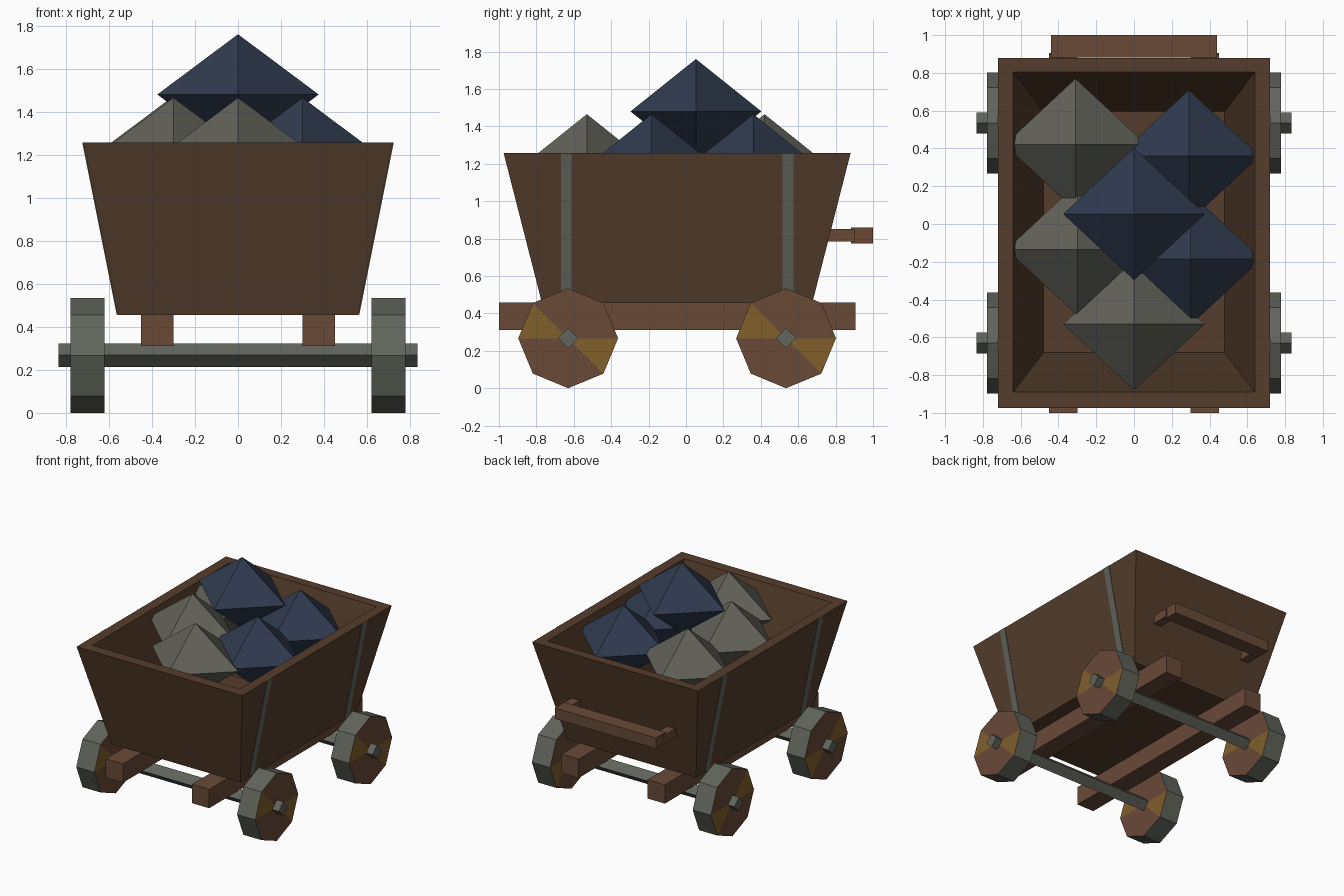
import bpy, bmesh
from math import pi, sin, cos

if "Cube" in bpy.data.objects:
    bpy.data.objects.remove(bpy.data.objects["Cube"])


def material(name, r, g, b):
    m = bpy.data.materials.new(name)
    m.diffuse_color = [(c / 255) ** 2.2 for c in (r, g, b)] + [1]
    m.use_nodes = True
    m.node_tree.nodes["Principled BSDF"].inputs["Base Color"].default_value = m.diffuse_color
    return m


BODY = material("dark_wood", 86, 64, 48)
WOOD = material("red_wood", 104, 75, 58)
OCHRE = material("ochre_wood", 128, 96, 48)
IRON = material("iron", 97, 100, 92)
STONE = material("grey_stone", 97, 97, 89)
ORE = material("blue_ore", 51, 61, 80)


def finish(name, bm, *mats):
    bmesh.ops.recalc_face_normals(bm, faces=bm.faces)
    me = bpy.data.meshes.new(name)
    bm.to_mesh(me)
    bm.free()
    for m in mats:
        me.materials.append(m)
    ob = bpy.data.objects.new(name, me)
    bpy.context.collection.objects.link(ob)
    return ob


def ring(bm, x0, x1, y0, y1, z):
    return [bm.verts.new((x, y, z)) for x, y in ((x0, y0), (x1, y0), (x1, y1), (x0, y1))]


def loft(name, rings, mat):
    """Rectangles (x0, x1, y0, y1, z) joined in order, both ends capped."""
    bm = bmesh.new()
    rs = [ring(bm, *r) for r in rings]
    for a, b in zip(rs, rs[1:]):
        for i in range(4):
            j = (i + 1) % 4
            bm.faces.new((a[i], a[j], b[j], b[i]))
    bm.faces.new(rs[0])
    bm.faces.new(rs[-1])
    return finish(name, bm, mat)


def box(name, x0, x1, y0, y1, z0, z1, mat):
    return loft(name, [(x0, x1, y0, y1, z0), (x0, x1, y0, y1, z1)], mat)


def disc(name, x0, x1, y, z, r, n, mats, wheel=False):
    """Prism along x with fan caps; wheel caps get two ochre wedges."""
    bm = bmesh.new()
    ends = []
    for x in (x0, x1):
        rim = [bm.verts.new((x, y + r * cos(2 * pi * i / n), z + r * sin(2 * pi * i / n)))
               for i in range(n)]
        hub = bm.verts.new((x, y, z))
        for i in range(n):
            f = bm.faces.new((hub, rim[i], rim[(i + 1) % n]))
            if wheel:
                f.material_index = 2 if i % 4 == 3 else 1
        ends.append(rim)
    a, b = ends
    for i in range(n):
        j = (i + 1) % n
        bm.faces.new((a[i], a[j], b[j], b[i]))
    return finish(name, bm, *mats)


# Tapered open tub: outside, rim, inside walls, floor
loft("tub", [(-0.56, 0.56, -0.77, 0.675, 0.455),
             (-0.72, 0.72, -0.975, 0.88, 1.257),
             (-0.64, 0.64, -0.89, 0.805, 1.257),
             (-0.48, 0.48, -0.68, 0.595, 0.50)], BODY)

for s, side in ((-1, "left"), (1, "right")):
    # Chassis beams and push bar brackets
    x0, x1 = sorted((s * 0.30, s * 0.45))
    box(side + "_beam", x0, x1, -1.0, 0.905, 0.31, 0.458, WOOD)
    x0, x1 = sorted((s * 0.38, s * 0.45))
    box(side + "_bar_bracket", x0, x1, 0.73, 0.90, 0.785, 0.85, WOOD)
    # Iron straps on the sloping sides
    for y, end in ((-0.64, "front"), (0.545, "back")):
        b0, b1 = sorted((s * 0.54, s * 0.564))
        t0, t1 = sorted((s * 0.70, s * 0.724))
        loft(f"{end}_{side}_strap", [(b0, b1, y - 0.029, y + 0.029, 0.457),
                                     (t0, t1, y - 0.029, y + 0.029, 1.256)], IRON)
    # Wheels
    for y, end in ((-0.63, "front"), (0.535, "back")):
        disc(f"{end}_{side}_wheel", s * 0.62, s * 0.778, y, 0.267, 0.267, 8,
             (IRON, WOOD, OCHRE), wheel=True)

# Push bar
box("push_bar", -0.44, 0.44, 0.882, 1.0, 0.775, 0.86, WOOD)

# Axles
for y, end in ((-0.63, "front"), (0.535, "back")):
    disc(end + "_axle", -0.835, 0.835, y, 0.268, 0.055, 4, (IRON,))

# Ore lumps: stretched octahedra
lumps = [(-0.31, 0.42, 1.185, STONE), (-0.30, -0.135, 1.185, STONE),
         (0.0, -0.53, 1.185, STONE), (0.29, 0.36, 1.185, ORE),
         (0.30, -0.185, 1.185, ORE), (0.0, 0.053, 1.48, ORE)]
for i, (x, y, z, mat) in enumerate(lumps):
    bm = bmesh.new()
    mid = [bm.verts.new((x + 0.375 * a, y + 0.35 * b, z))
           for a, b in ((1, 0), (0, 1), (-1, 0), (0, -1))]
    for h in (0.28, -0.28):
        tip = bm.verts.new((x, y, z + h))
        for k in range(4):
            bm.faces.new((mid[k], mid[(k + 1) % 4], tip))
    finish(f"ore_lump_{i + 1}", bm, mat)
